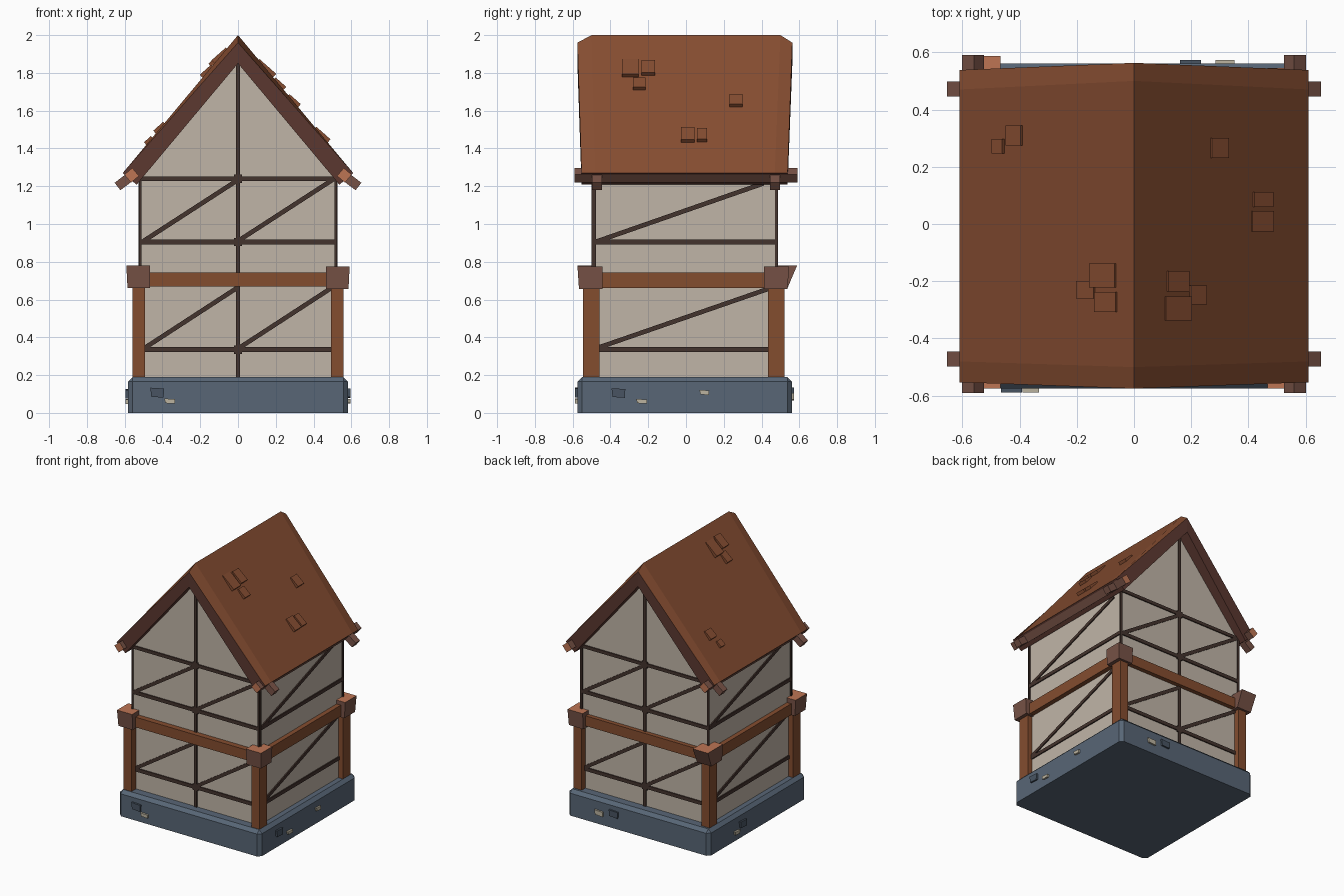
import bpy, bmesh, math
from mathutils import Matrix, Vector

if "Cube" in bpy.data.objects:
    bpy.data.objects.remove(bpy.data.objects["Cube"])


def mat(name, rgb):
    lin = [(c / 255 / 12.92) if c < 11 else ((c / 255 + 0.055) / 1.055) ** 2.4 for c in rgb]
    m = bpy.data.materials.new(name)
    m.diffuse_color = (*lin, 1)
    m.use_nodes = True
    m.node_tree.nodes["Principled BSDF"].inputs["Base Color"].default_value = m.diffuse_color
    return m


PLASTER = mat("plaster", (192, 181, 167))
TIMBER = mat("dark_timber", (68, 51, 45))
POST = mat("post_wood", (132, 77, 47))
BLOCK = mat("block_wood", (119, 82, 70))
CUT = mat("cut_wood", (190, 117, 84))
ROOF = mat("roof_tile", (134, 77, 49))
TRIM = mat("roof_trim", (92, 56, 48))
STONE = mat("slate_stone", (88, 102, 118))
DARKSTONE = mat("dark_stone", (72, 84, 98))
PALE = mat("pale_stone", (188, 180, 160))


def finish(bm, name, mats, rule=None):
    bmesh.ops.recalc_face_normals(bm, faces=bm.faces)
    if rule:
        for f in bm.faces:
            f.material_index = rule(f)
    me = bpy.data.meshes.new(name)
    bm.to_mesh(me)
    bm.free()
    for m in mats:
        me.materials.append(m)
    ob = bpy.data.objects.new(name, me)
    bpy.context.collection.objects.link(ob)
    return ob


def box(name, center, size, mats, rot=None, rule=None, flare=(0, 0), frame=None, bevel=0):
    """Box with optional rotation, a top pushed outwards (flare) and bevelled upper edges."""
    bm = bmesh.new()
    bmesh.ops.create_cube(bm, size=1)
    for v in bm.verts:
        top = v.co.z > 0
        v.co = Vector(v.co[i] * size[i] for i in range(3))
        if top:
            v.co.x += flare[0] if v.co.x * flare[0] > 0 else 0
            v.co.y += flare[1] if v.co.y * flare[1] > 0 else 0
    if bevel:
        edges = [e for e in bm.edges if max(v.co.z for v in e.verts) > 0]
        bmesh.ops.bevel(bm, geom=edges, offset=bevel, segments=1, affect='EDGES')
    m = Matrix.Translation(center) @ (rot or Matrix())
    bm.transform((frame or Matrix()) @ m)
    return finish(bm, name, mats, rule)


# Stone base
box("stone_base", (0, -0.007, 0.095), (1.165, 1.135, 0.19), [STONE], bevel=0.024)

# Plaster walls: gabled profile pulled along y
bm = bmesh.new()
outline = [(-0.52, 0.15), (0.52, 0.15), (0.52, 1.25), (0, 1.87), (-0.52, 1.25)]
face = bm.faces.new([bm.verts.new((x, -0.493, z)) for x, z in outline])
ext = bmesh.ops.extrude_face_region(bm, geom=[face])
for v in ext["geom"]:
    if isinstance(v, bmesh.types.BMVert):
        v.co.y = 0.478
finish(bm, "plaster_walls", [PLASTER])

# Wall frames: local x runs along the wall, local -y points outwards
DIST = {"front": 0.493, "right": 0.52, "back": 0.478, "left": 0.52}
FRAMES = {s: Matrix.Rotation(i * math.pi / 2, 4, 'Z') @ Matrix.Translation((0, -DIST[s], 0))
          for i, s in enumerate(DIST)}


def strip(name, side, a, b, w):
    (u0, z0), (u1, z1) = a, b
    rot = Matrix.Rotation(-math.atan2(z1 - z0, u1 - u0), 4, 'Y')
    box(name, ((u0 + u1) / 2, 0, (z0 + z1) / 2), (math.hypot(u1 - u0, z1 - z0), 0.016, w),
        [TIMBER], rot, frame=FRAMES[side])


# Dark timber framing on the walls
for s in FRAMES:
    gable = s in ("front", "back")
    h = 0.52 if gable else 0.485
    for z in (0.335, 0.905):
        strip(s + "_rail", s, (-h, z), (h, z), 0.026)
    for u in (-h + 0.003, h - 0.003):
        strip(s + "_corner_strip", s, (u, 0.74), (u, 1.24), 0.01)
    if gable:
        strip(s + "_rail", s, (-h, 1.24), (h, 1.24), 0.024)
        strip(s + "_stud", s, (0, 0.18), (0, 1.86), 0.022)
        for u in (-0.5, 0):
            strip(s + "_brace", s, (u, 0.34), (u + 0.5, 0.665), 0.024)
            strip(s + "_brace", s, (u, 0.91), (u + 0.51, 1.24), 0.024)
        for z in (0.335, 0.905, 1.24):
            strip(s + "_joint", s, (-0.022, z), (0.022, z), 0.044)
    else:
        strip(s + "_brace", s, (-0.48, 0.34), (0.46, 0.665), 0.024)
        strip(s + "_brace", s, (-0.48, 0.905), (0.41, 1.215), 0.024)


def top_cut(f):
    return 1 if f.normal.z > 0.7 else 0


# Corner posts with flared blocks
for sx in (-1, 1):
    for sy in (-1, 1):
        y = -0.502 if sy < 0 else 0.477
        box("corner_post", (sx * 0.525, y, 0.43), (0.067, 0.088, 0.5), [POST])
        odd = sx < 0 < sy
        box("corner_block", (sx * 0.526, y - 0.002, 0.715 + (0.005 if sx < 0 else 0)),
            (0.118, 0.125, 0.118), [BLOCK, CUT], rule=top_cut,
            flare=(sx * 0.006, sy * (0.05 if odd else 0.008)))

# Floor beams between the blocks
for y in (-0.502, 0.477):
    box("floor_beam_long", (0, y, 0.707), (1.0, 0.066, 0.075), [POST])
for x in (-0.525, 0.525):
    box("floor_beam_side", (x, -0.01, 0.703), (0.06, 0.92, 0.083), [POST])

# Roof: gable section lofted through four stations, ridge dipping at the ends
EAVE, RIDGE = 1.27, 2.0
bm = bmesh.new()
rings = []
for ridge_y, eave_y, top in ((-0.575, -0.553, 1.96), (-0.5, -0.48, RIDGE),
                             (0.5, 0.47, RIDGE), (0.563, 0.538, 1.96)):
    pts = [(0, ridge_y, top), (0.61, eave_y, EAVE), (0.537, eave_y, 1.208),
           (0, ridge_y, 1.85), (-0.537, eave_y, 1.208), (-0.61, eave_y, EAVE)]
    rings.append([bm.verts.new(p) for p in pts])
for r, q in zip(rings, rings[1:]):
    for i in range(6):
        j = (i + 1) % 6
        bm.faces.new((r[i], r[j], q[j], q[i]))
for r in (rings[0], rings[-1]):
    bm.faces.new((r[0], r[1], r[2], r[3]))
    bm.faces.new((r[0], r[3], r[4], r[5]))
finish(bm, "roof", [TRIM, ROOF], lambda f: 1 if f.normal.z > 0.3 else 0)

# Loose roof tiles, lifted at the lower edge: x, y, length down the slope, width
SLOPE = math.atan2(RIDGE - EAVE, 0.61)
TILES = [(0.15, -0.2, 0.10, 0.07), (0.15, -0.295, 0.12, 0.085), (0.22, -0.248, 0.075, 0.065),
         (0.295, 0.265, 0.08, 0.07), (0.445, 0.01, 0.10, 0.072), (0.447, 0.085, 0.09, 0.052),
         (-0.105, -0.18, 0.12, 0.085), (-0.095, -0.272, 0.10, 0.07), (-0.165, -0.23, 0.08, 0.06),
         (-0.415, 0.31, 0.07, 0.07), (-0.472, 0.272, 0.05, 0.05)]
for x, y, l, w in TILES:
    s = 1 if x > 0 else -1
    z = RIDGE - abs(x) * math.tan(SLOPE) + 0.006
    box("roof_tile", (x, y, z), (l, w, 0.022), [ROOF],
        Matrix.Rotation(s * (SLOPE - 0.15), 4, 'Y'))

# Eave purlins with cut ends, and rafter tails poking out under the eaves
for s in (-1, 1):
    box("eave_purlin", (s * 0.563, 0.0, 1.258), (0.055, 1.18, 0.055), [BLOCK, CUT],
        Matrix.Rotation(s * 0.7, 4, 'Y'), lambda f: 1 if abs(f.normal.y) > 0.9 else 0)
    for y in (-0.472, 0.472):
        box("rafter_tail", (s * 0.59, y, 1.235), (0.12, 0.052, 0.05), [BLOCK],
            Matrix.Rotation(s * 0.65, 4, 'Y'))

# Small stones set in the base: side, along, z, width, height, material
STONES = [("front", -0.425, 0.107, 0.065, 0.048, DARKSTONE), ("front", -0.358, 0.062, 0.05, 0.024, PALE),
          ("right", -0.355, 0.105, 0.065, 0.046, DARKSTONE), ("right", -0.232, 0.061, 0.05, 0.022, PALE),
          ("right", 0.1, 0.108, 0.045, 0.024, PALE),
          ("back", -0.315, 0.085, 0.06, 0.034, PALE), ("back", -0.195, 0.11, 0.065, 0.045, DARKSTONE),
          ("left", -0.24, 0.06, 0.05, 0.025, PALE), ("left", -0.17, 0.1, 0.065, 0.046, DARKSTONE)]
OUT = {"front": 0.08, "right": 0.061, "back": 0.08, "left": 0.061}
for s, u, z, w, h, m in STONES:
    box(s + "_stone", (u, -OUT[s], z), (w, 0.03, h), [m], Matrix.Rotation(0.06, 4, 'Y'),
        frame=FRAMES[s], flare=(-0.008, 0))
